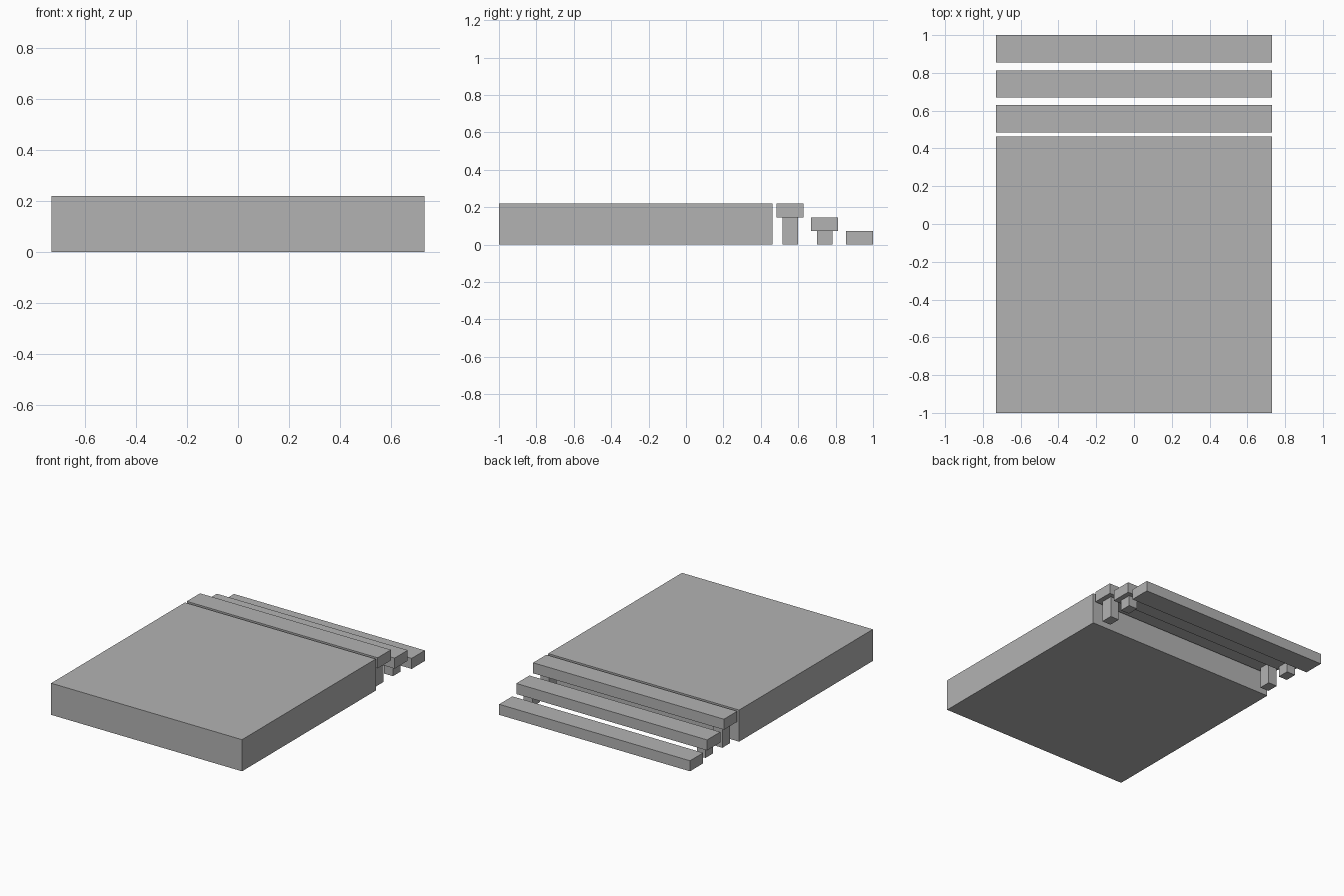
import bpy

default = bpy.data.objects.get("Cube")
if default:
    bpy.data.objects.remove(default, do_unlink=True)

GREY = (0.45, 0.45, 0.45, 1)
grey = bpy.data.materials.new("plain grey")
grey.use_nodes = True
grey.diffuse_color = GREY
grey.node_tree.nodes["Principled BSDF"].inputs["Base Color"].default_value = GREY


def box(name, x, y, z):
    """Flat-faced box spanning the (low, high) range on each axis."""
    spans = (x, y, z)
    bpy.ops.mesh.primitive_cube_add(size=1, location=[(a + b) / 2 for a, b in spans])
    obj = bpy.context.object
    obj.name = name
    obj.scale = [b - a for a, b in spans]
    bpy.ops.object.transform_apply(location=False, rotation=False, scale=True)
    obj.data.materials.append(grey)


HALF = 0.731
WIDTH = (-HALF, HALF)
STEP = 0.073

# Main platform
box("platform", WIDTH, (-1, 0.463), (0, 3 * STEP))

# Stair treads, from the platform down
treads = {"upper": (0.484, 0.629), "middle": (0.669, 0.813), "lower": (0.856, 1)}
for level, (name, span) in zip((2, 1, 0), treads.items()):
    box(name + "_tread", WIDTH, span, (level * STEP, (level + 1) * STEP))

    # A support post near each end of the raised treads
    if level:
        depth = (span[0] + 0.031, span[1] - 0.031)
        box(name + "_left_post", (0.63, 0.697), depth, (0, level * STEP))
        box(name + "_right_post", (-0.697, -0.63), depth, (0, level * STEP))
